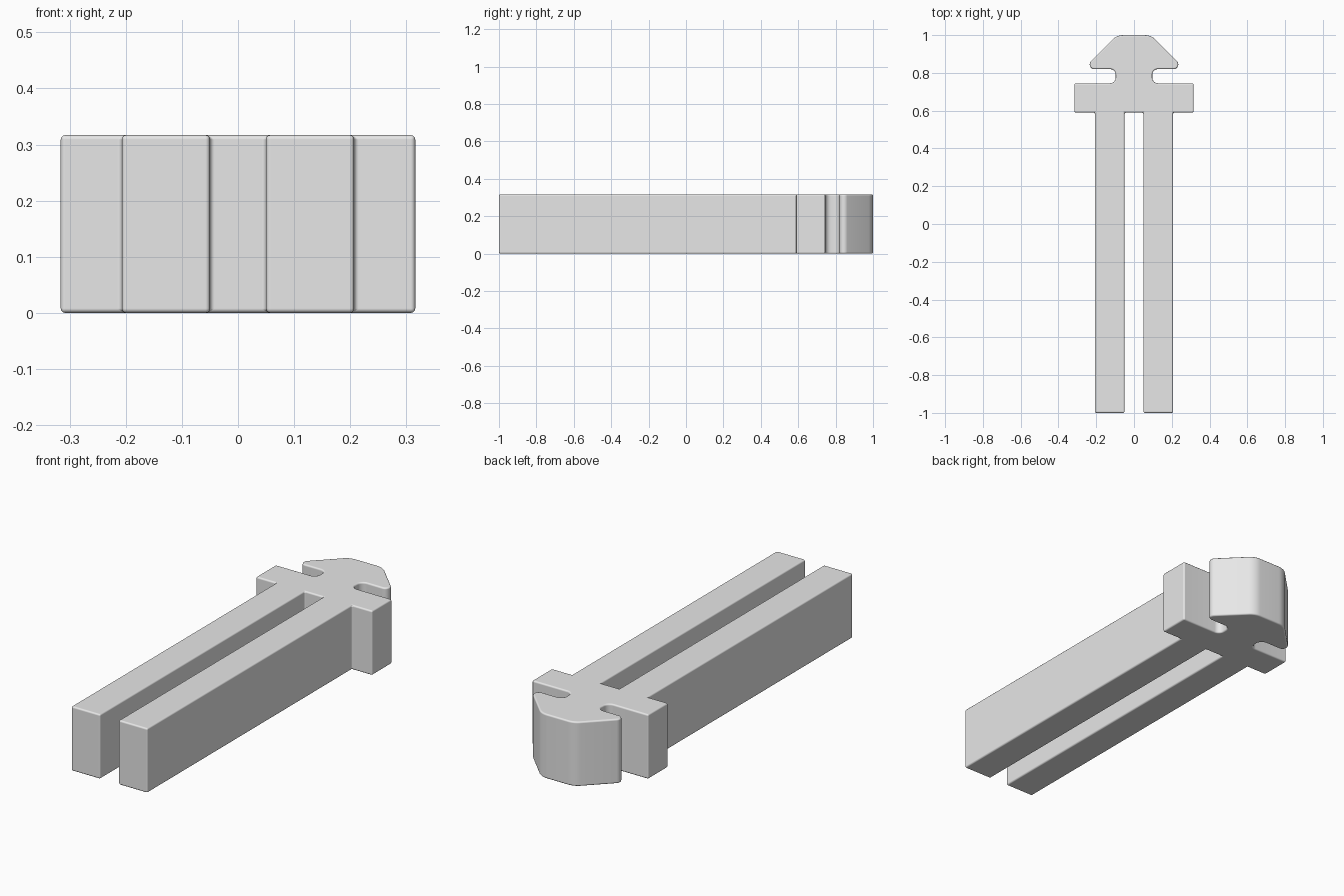
import bpy
import bmesh
import math
from mathutils import Vector

HEIGHT = 0.317

cube = bpy.data.objects.get("Cube")
if cube:
    bpy.data.objects.remove(cube, do_unlink=True)

grey = bpy.data.materials.new("light grey plastic")
grey.use_nodes = True
grey.diffuse_color = (0.8, 0.8, 0.8, 1)
grey.node_tree.nodes["Principled BSDF"].inputs["Base Color"].default_value = (0.8, 0.8, 0.8, 1)


def fillet(before, corner, after, radius, steps=8):
    """Points of an arc that rounds a corner."""
    a, b = (before - corner).normalized(), (after - corner).normalized()
    half = a.angle(b) / 2
    centre = corner + (a + b).normalized() * (radius / math.sin(half))
    start = corner + a * (radius / math.tan(half)) - centre
    end = corner + b * (radius / math.tan(half)) - centre
    sweep = start.angle(end)
    return [centre + (start * math.sin((1 - i / steps) * sweep)
                      + end * math.sin(i / steps * sweep)) / math.sin(sweep)
            for i in range(steps + 1)]


# Half outline: slot, leg, crossbar, neck, arrow head (x, y, corner radius)
half_outline = [
    (0.05, 0.59, 0), (0.05, -1, 0), (0.207, -1, 0), (0.207, 0.59, 0),
    (0.316, 0.59, 0), (0.316, 0.745, 0),
    (0.097, 0.745, 0.03), (0.097, 0.82, 0.03),
    (0.27, 0.82, 0.025), (0.09, 1, 0.08),
]
corners = [(Vector((x, y)), r) for x, y, r in half_outline]
corners += [(Vector((-p.x, p.y)), r) for p, r in reversed(corners)]

outline = []
for i, (p, r) in enumerate(corners):
    if r:
        outline += fillet(corners[i - 1][0], p, corners[(i + 1) % len(corners)][0], r)
    else:
        outline.append(p)

# Extrude the outline into a solid
bm = bmesh.new()
base = bm.faces.new([bm.verts.new((p.x, p.y, 0)) for p in outline])
top = bmesh.ops.extrude_face_region(bm, geom=[base], use_keep_orig=True)
bmesh.ops.translate(bm, vec=(0, 0, HEIGHT),
                    verts=[g for g in top["geom"] if isinstance(g, bmesh.types.BMVert)])
bmesh.ops.recalc_face_normals(bm, faces=bm.faces)
for f in bm.faces:
    f.smooth = True
mesh = bpy.data.meshes.new("snap_clip")
bm.to_mesh(mesh)
bm.free()
mesh.materials.append(grey)
clip = bpy.data.objects.new("snap_clip", mesh)
bpy.context.collection.objects.link(clip)

# Softened edges
bevel = clip.modifiers.new("soft_edges", 'BEVEL')
bevel.width = 0.008
bevel.segments = 3
bevel.limit_method = 'ANGLE'
bevel.angle_limit = math.radians(35)
bevel.harden_normals = True
